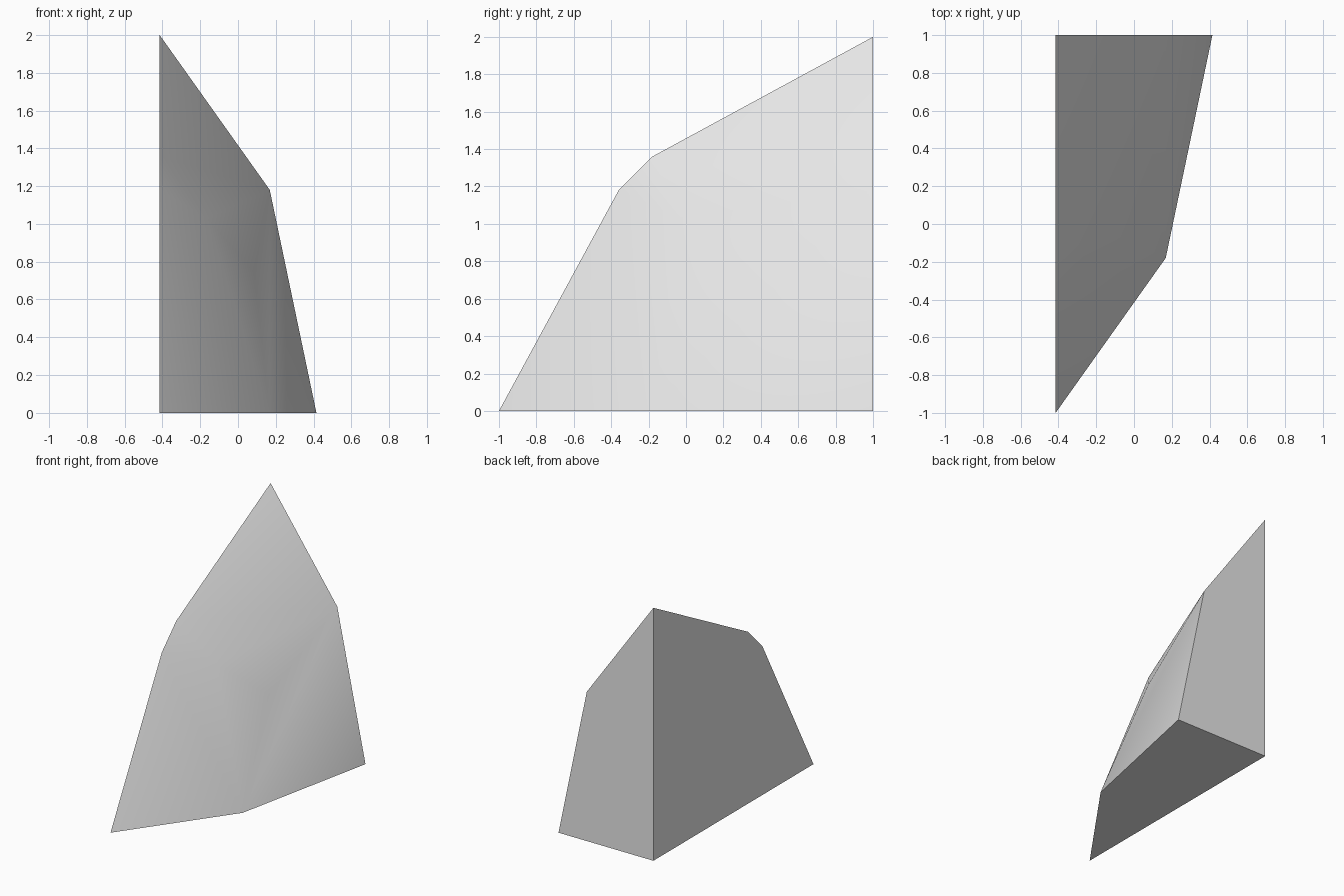
import bpy
import bmesh
import math
from mathutils import Vector

cube = bpy.data.objects.get("Cube")
if cube:
    bpy.data.objects.remove(cube, do_unlink=True)

# One plain grey material
grey = bpy.data.materials.new("plain_grey")
grey.use_nodes = True
colour = (0.8, 0.8, 0.8, 1)
grey.diffuse_color = colour
grey.node_tree.nodes["Principled BSDF"].inputs["Base Color"].default_value = colour

# The rock fills a square corner: w = out from the side wall,
# u = out from the back wall, z = up. It is symmetric in u and z.
CORNER = Vector((-0.415, 1, 0))
on_axis = [(0, 0, 0), (0.83, 0, 0),         # inner corner, outer foot
           (0.5, 0.74, 0.74),               # rounded bulge
           (0.25, 1.03, 1.03)]              # rounded ridge
one_side = [(0, 0, 2), (0.583, 0, 1.18),    # peak, shoulder
            (0, 1.18, 1.36)]                # chamfer end
mirrored = [(w, z, u) for w, u, z in one_side]

bm = bmesh.new()
for w, u, z in on_axis + one_side + mirrored:
    bm.verts.new(CORNER + Vector((w, -u, z)))
bmesh.ops.convex_hull(bm, input=bm.verts)
# Merge the flat walls and base into single faces
bmesh.ops.dissolve_limit(bm, angle_limit=math.radians(0.5),
                         verts=bm.verts, edges=bm.edges)
bmesh.ops.recalc_face_normals(bm, faces=bm.faces)

mesh = bpy.data.meshes.new("corner_rock")
bm.to_mesh(mesh)
bm.free()
mesh.materials.append(grey)
rock = bpy.data.objects.new("corner_rock", mesh)
bpy.context.collection.objects.link(rock)

# Soft front slopes, crisp walls
bpy.ops.object.select_all(action="DESELECT")
rock.select_set(True)
bpy.context.view_layer.objects.active = rock
bpy.ops.object.shade_smooth_by_angle(angle=math.radians(35))
